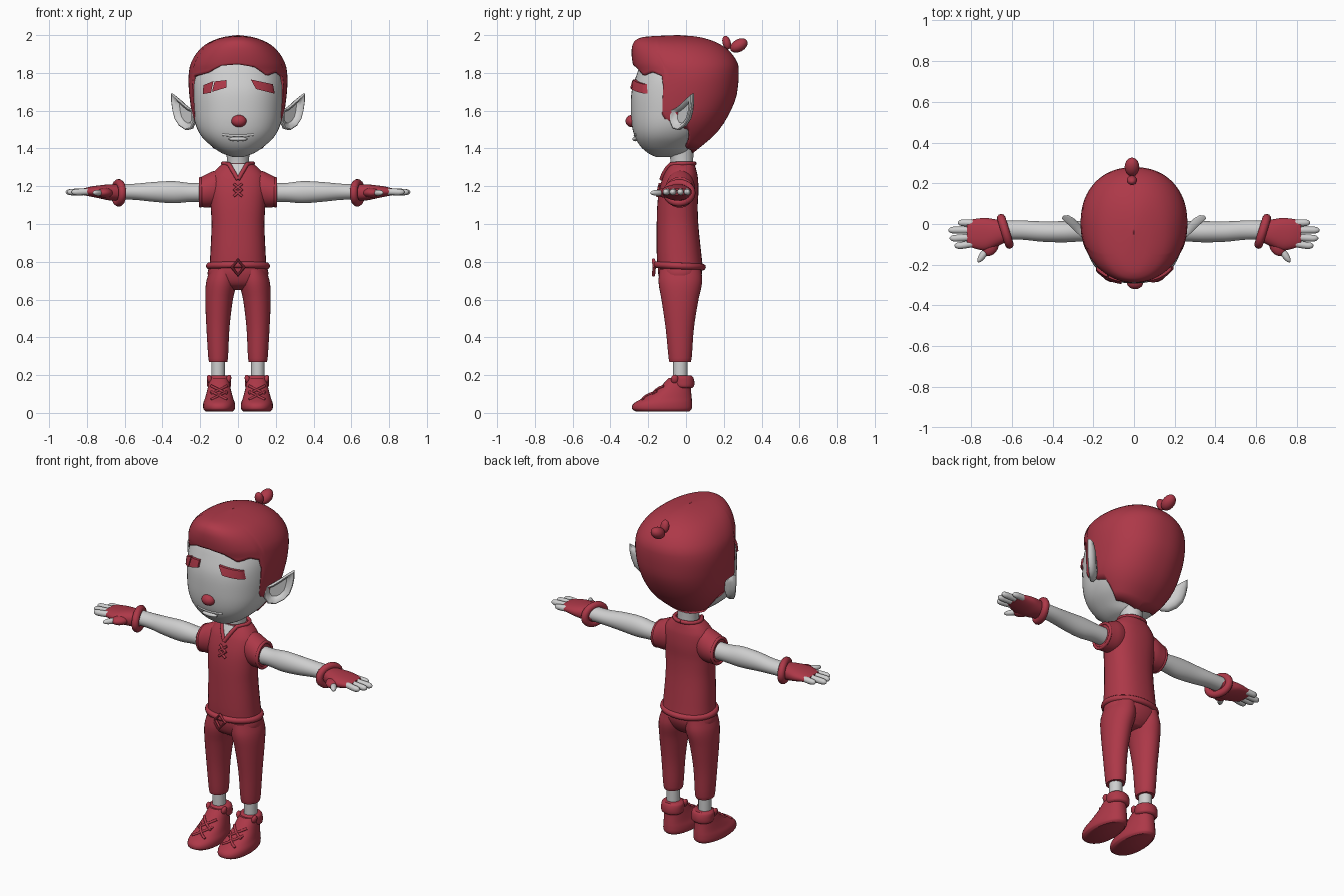
import bpy, bmesh, math
from mathutils import Vector, Matrix

if "Cube" in bpy.data.objects:
    bpy.data.objects.remove(bpy.data.objects["Cube"])


def material(name, rgb):
    m = bpy.data.materials.new(name)
    m.diffuse_color = (*rgb, 1)
    m.use_nodes = True
    m.node_tree.nodes["Principled BSDF"].inputs["Base Color"].default_value = m.diffuse_color
    return m


RED = material("crimson", (0.42, 0.04, 0.065))
SKIN = material("pale grey", (0.62, 0.62, 0.62))


def smooth(table, s):
    """Cubic interpolation of table rows keyed by their first value."""
    s = min(max(s, table[0][0]), table[-1][0])
    i = max(k for k in range(len(table) - 1) if table[k][0] <= s)
    a, b = table[i], table[i + 1]
    p, q = table[max(i - 1, 0)], table[min(i + 2, len(table) - 1)]
    h = b[0] - a[0]
    t = (s - a[0]) / h
    out = []
    for k in range(1, len(a)):
        m0 = (b[k] - p[k]) / (b[0] - p[0]) * h
        m1 = (q[k] - a[k]) / (q[0] - a[0]) * h
        out.append((2*t**3 - 3*t*t + 1) * a[k] + (t**3 - 2*t*t + t) * m0
                   + (3*t*t - 2*t**3) * b[k] + (t**3 - t*t) * m1)
    return out


def section(row, ang, p):
    """Superellipse point; angle 0 faces the low (front) side."""
    c, r, lo, hi = row
    f = lambda v: math.copysign(abs(v) ** (2 / p), v)
    return c + r * f(math.sin(ang)), (lo + hi) / 2 - (hi - lo) / 2 * f(math.cos(ang))


def add(name, verts, faces, mat, mirror=False):
    me = bpy.data.meshes.new(name)
    me.from_pydata([tuple(v) for v in verts], [], faces)
    bm = bmesh.new()
    bm.from_mesh(me)
    bmesh.ops.remove_doubles(bm, verts=bm.verts, dist=1e-5)
    bmesh.ops.recalc_face_normals(bm, faces=bm.faces)
    bm.to_mesh(me)
    bm.free()
    me.materials.append(mat)
    ob = bpy.data.objects.new(name, me)
    bpy.context.collection.objects.link(ob)
    if mirror:
        ob.modifiers.new("mirror", 'MIRROR').use_mirror_merge = False
    return ob


def skin_rings(name, rings, mat, mirror=False, caps=True):
    n = len(rings[0])
    faces = [(i*n + j, i*n + (j+1) % n, (i+1)*n + (j+1) % n, (i+1)*n + j)
             for i in range(len(rings) - 1) for j in range(n)]
    if caps:
        faces += [tuple(range(n)), tuple(range((len(rings)-1)*n, len(rings)*n))]
    return add(name, [v for r in rings for v in r], faces, mat, mirror)


def loft(name, table, mat, axis='z', p=2, n=32, sub=4, mirror=False):
    """Rows are (position, centre, half width, low, high) along an axis."""
    keys = [a[0] + (b[0]-a[0]) * k / sub for a, b in zip(table, table[1:]) for k in range(sub)]
    rings = []
    for s in keys + [table[-1][0]]:
        pts = [section(smooth(table, s), 2*math.pi*j/n, p) for j in range(n)]
        rings.append([(u, v, s) if axis == 'z' else (s, u, v) for u, v in pts])
    return skin_rings(name, rings, mat, mirror)


def on_front(table, x, z, off, p=2):
    """Point on the front of a loft, pushed out by off."""
    c, r, lo, hi = smooth(table, z)
    k = min(abs((x - c) / r), 1) ** p
    return Vector((x, (lo+hi)/2 - (hi-lo)/2 * (1-k) ** (1/p) - off, z))


def tube(name, pts, r, mat, cyclic=False, mirror=False):
    cu = bpy.data.curves.new(name, 'CURVE')
    cu.dimensions, cu.bevel_depth, cu.bevel_resolution, cu.use_fill_caps = '3D', r, 3, True
    sp = cu.splines.new('POLY')
    sp.points.add(len(pts) - 1)
    for q, v in zip(sp.points, pts):
        q.co = (*v, 1)
    sp.use_cyclic_u = cyclic
    ob = bpy.data.objects.new(name, cu)
    bpy.context.collection.objects.link(ob)
    bpy.ops.object.select_all(action='DESELECT')
    ob.select_set(True)
    bpy.context.view_layer.objects.active = ob
    bpy.ops.object.convert(target='MESH')
    ob = bpy.context.object
    ob.data.materials.clear()
    ob.data.materials.append(mat)
    if mirror:
        ob.modifiers.new("mirror", 'MIRROR').use_mirror_merge = False


def ellipsoid(name, centre, radii, mat, rot=(0, 'X'), mirror=False):
    bm = bmesh.new()
    M = Matrix.Translation(centre) @ Matrix.Rotation(math.radians(rot[0]), 4, rot[1]) @ Matrix.Diagonal((*radii, 1))
    bmesh.ops.create_uvsphere(bm, u_segments=20, v_segments=12, radius=1, matrix=M)
    verts = [v.co.copy() for v in bm.verts]
    faces = [[v.index for v in f.verts] for f in bm.faces]
    bm.free()
    add(name, verts, faces, mat, mirror)


def plate(name, corners, table, off, mat, p=2, n=8):
    """Quad (bottom left, bottom right, top right, top left) wrapped on a loft front."""
    bl, br, tr, tl = [Vector(c) for c in corners]
    rings = []
    for i in range(n + 1):
        lo, hi = bl.lerp(br, i/n), tl.lerp(tr, i/n)
        rings.append([on_front(table, q.x, q.y, o, p) for q, o in
                      ((lo, -.01), (lo, off), (lo.lerp(hi, .5), off), (hi, off), (hi, -.01))])
    skin_rings(name, rings, mat)


# Head
HEAD = [(1.355, 0, .03, -.16, -.05), (1.375, 0, .085, -.2, 0), (1.41, 0, .137, -.24, .03),
        (1.46, 0, .19, -.27, .09), (1.52, 0, .222, -.286, .15), (1.6, 0, .237, -.292, .2),
        (1.7, 0, .243, -.288, .23), (1.78, 0, .238, -.265, .23), (1.85, 0, .21, -.235, .21), (1.92, 0, .13, -.17, .14)]
loft("head", HEAD, SKIN, p=2.3, n=48)
loft("neck", [(1.24, 0, .065, -.085, .04), (1.32, 0, .058, -.08, .038), (1.42, 0, .065, -.1, .04)], SKIN)
ellipsoid("nose", (.005, -.288, 1.545), (.04, .032, .032), RED)
tube("upper_lip", [on_front(HEAD, x/100, 1.468 + .9*(x/100)**2, -.003, 2.3) for x in range(-8, 9)], .007, SKIN)
ellipsoid("lower_lip", (0, -.268, 1.45), (.05, .016, .012), SKIN)

# Eyebrows, one of them split by a notch
plate("right_brow", [(.095, 1.715), (.195, 1.69), (.185, 1.74), (.068, 1.765)], HEAD, .016, RED, 2.3)
plate("left_brow_inner", [(-.137, 1.70), (-.062, 1.722), (-.06, 1.762), (-.124, 1.755)], HEAD, .016, RED, 2.3)
plate("left_brow_outer", [(-.186, 1.688), (-.143, 1.695), (-.13, 1.757), (-.183, 1.735)], HEAD, .016, RED, 2.3)

# Hair: shell whose lower edge follows a hairline given by angle from the front
HAIR = [(1.37, 0, .11, -.1, .03), (1.47, 0, .19, -.2, .15), (1.55, 0, .235, -.27, .21), (1.66, 0, .255, -.285, .262),
        (1.75, 0, .262, -.272, .277), (1.8, 0, .26, -.268, .279), (1.85, 0, .25, -.282, .274), (1.91, 0, .215, -.288, .235),
        (1.955, 0, .165, -.28, .175), (1.98, 0, .11, -.255, .11), (1.993, 0, .06, -.2, .05), (2, 0, .002, -.05, -.04)]
HAIRLINE = [(-180, 1.37), (-108, 1.40), (-99, 1.5), (-84, 1.52), (-75, 1.535), (-69, 1.58), (-65, 1.78), (-50, 1.79),
            (-36, 1.80), (-18, 1.838), (0, 1.845), (18, 1.83), (34, 1.785), (50, 1.805), (65, 1.78),
            (69, 1.58), (75, 1.535), (84, 1.52), (99, 1.5), (108, 1.40), (180, 1.37)]


def hairline(a):
    for (a0, z0), (a1, z1) in zip(HAIRLINE, HAIRLINE[1:]):
        if a0 <= a <= a1:
            return z0 + (z1 - z0) * (a - a0) / (a1 - a0)


rings = []
for i in range(25):
    ring = []
    for j in range(120):
        a = -180 + 3*j
        zb = hairline(a)
        z = zb + (2 - zb) * math.sin(i/24 * math.pi/2)
        ring.append((*section(smooth(HAIR, z), math.radians(a), 2.2), z))
    rings.append(ring)
hair = skin_rings("hair", rings, RED, caps=False)
cap = hair.modifiers.new("thickness", 'SOLIDIFY')
cap.thickness, cap.offset = .022, -1
ellipsoid("hair_bun", (-.01, .28, 1.945), (.036, .05, .033), RED, (30, 'X'))
ellipsoid("hair_knot", (-.01, .215, 1.96), (.025, .022, .037), RED, (15, 'X'))

# Ears: leaf outline, rounded back and sunken bowl
LEAF = [(.225, 1.60), (.255, 1.612), (.29, 1.64), (.32, 1.668), (.347, 1.69), (.347, 1.65), (.34, 1.6),
        (.328, 1.555), (.305, 1.52), (.27, 1.497), (.24, 1.505), (.225, 1.54)]


def ear_ring(scale, push):
    return [Vector((.28 + (x-.28)*scale + .69*push, -.025 + (x-.28)*scale*.95 - .72*push,
                    1.58 + (z-1.58)*scale)) for x, z in LEAF]


skin_rings("ear", [ear_ring(*k) for k in ((.5, -.028), (.85, -.02), (1, -.004), (1, .01), (.93, .014), (.7, .008), (.55, -.012))],
           SKIN, mirror=True)

# Shirt
SHIRT = [(.78, 0, .15, -.152, .088), (.85, 0, .146, -.155, .08), (1.0, 0, .14, -.155, .065), (1.1, 0, .145, -.152, .062),
         (1.18, 0, .15, -.142, .066), (1.25, 0, .142, -.122, .062), (1.29, 0, .115, -.103, .053), (1.32, 0, .08, -.085, .045)]
loft("shirt", SHIRT, RED, p=2.3)
loft("sleeve", [(.08, -.03, .07, 1.1, 1.29), (.13, -.03, .078, 1.09, 1.28), (.17, -.032, .077, 1.088, 1.262),
                (.2, -.033, .075, 1.09, 1.246)], RED, 'x', mirror=True)
tube("sleeve_hem", [(.198, -.033 + .07*math.sin(t*math.pi/16), 1.168 + .073*math.cos(t*math.pi/16))
                    for t in range(32)], .009, RED, True, True)
plate("neck_opening", [(-.003, 1.235), (.003, 1.235), (.045, 1.318), (-.045, 1.318)], SHIRT, .005, SKIN, 2.3)
vee = [on_front(SHIRT, .048*k/5, 1.235 + .082*k/5, .003, 2.3) for k in range(6)]
back = [(.08*math.sin(a*math.pi/12), -.02 - .065*math.cos(a*math.pi/12), 1.32) for a in range(5, 13)]
tube("collar", vee + back, .011, RED, mirror=True)
for k, z in enumerate((1.165, 1.195)):
    tube(f"shirt_lace_{k}", [on_front(SHIRT, x, z + x*.8, .005, 2.3) for x in (-.022, 0, .022)], .007, RED, mirror=True)

# Belt and diamond buckle
tube("belt", [(.152*math.sin(t*math.pi/24), -.034 - .121*math.cos(t*math.pi/24), .778 + .006*math.cos(t*math.pi/24))
              for t in range(48)], .018, RED, True)
tube("buckle", [(0, -.172, .81), (.032, -.168, .77), (0, -.172, .73), (-.032, -.168, .77)], .009, RED, True)

# Trousers
loft("hips", [(.65, 0, .06, -.08, .03), (.68, 0, .13, -.125, .06), (.73, 0, .16, -.146, .083), (.78, 0, .152, -.15, .085)], RED, p=2.2)
loft("trouser_leg", [(.27, .105, .048, -.088, .025), (.29, .105, .052, -.092, .03), (.45, .106, .061, -.108, .042),
                     (.6, .1, .073, -.13, .066), (.69, .088, .081, -.145, .085), (.76, .078, .07, -.14, .08)], RED, mirror=True)
loft("ankle", [(.15, .105, .036, -.068, .008), (.3, .105, .036, -.068, .008)], SKIN, n=20, mirror=True)

# Shoes, narrowed toward the heel
SHOE = [(.008, .1, .072, -.265, .018), (.02, .1, .083, -.285, .03), (.05, .1, .084, -.277, .032), (.08, .1, .075, -.225, .03),
        (.12, .1, .066, -.155, .026), (.16, .1, .058, -.115, .024), (.185, .1, .05, -.09, .018)]
shoe = loft("shoe", SHOE, RED, p=2.3, mirror=True)
for v in shoe.data.vertices:
    v.co.x = .1 + (v.co.x - .1) * (1 - .9 * max(v.co.y + .12, 0))
loft("shoe_collar", [(.132, .1, .054, -.055, .034), (.14, .1, .062, -.07, .042), (.165, .1, .064, -.078, .044),
                     (.188, .1, .062, -.078, .038), (.197, .1, .053, -.07, .03)], RED, mirror=True)
for k, z in enumerate((.092, .122)):
    for s in (1, -1):
        tube(f"shoe_lace_{k}_{s}", [on_front(SHOE, .1 + x, z + s*x*.5, .004, 2.3) for x in (-.042, -.02, 0, .02, .042)],
             .007, RED, mirror=True)
for s in (1, -1):
    ellipsoid(f"collar_point_{s}", (.1 + s*.05, -.06, .178), (.014, .02, .024), RED, (s*15, 'Y'), True)

# Arms, wrist cuffs and gloves
loft("arm", [(.15, -.035, .05, 1.115, 1.22), (.25, -.035, .05, 1.117, 1.217), (.34, -.038, .052, 1.11, 1.227),
             (.45, -.037, .05, 1.118, 1.222), (.55, -.03, .047, 1.128, 1.213), (.65, -.03, .046, 1.13, 1.212)],
     SKIN, 'x', mirror=True)
tube("wrist_cuff", [(.632 + .02*math.sin(t*math.pi/16), -.036 + .065*math.sin(t*math.pi/16), 1.165 + .052*math.cos(t*math.pi/16))
                    for t in range(32)], .021, RED, True, True)
loft("glove", [(.62, -.035, .05, 1.125, 1.21), (.68, -.045, .068, 1.125, 1.21), (.73, -.05, .08, 1.135, 1.205),
               (.78, -.048, .073, 1.145, 1.198), (.82, -.045, .062, 1.153, 1.188)], RED, 'x', p=2.3, mirror=True)
ellipsoid("thumb_base", (.705, -.105, 1.165), (.04, .055, .026), RED, (25, 'Z'), True)
ellipsoid("thumb", (.74, -.15, 1.165), (.017, .046, .016), SKIN, (35, 'Z'), True)
for k, (y0, y1, tip) in enumerate(((.003, .006, .865), (-.03, -.03, .912), (-.063, -.07, .905), (-.093, -.106, .882))):
    loft(f"finger_{k}", [(.77, y0, .017, 1.155, 1.189), (tip - .03, y1, .017, 1.152, 1.186),
                         (tip - .008, y1, .012, 1.157, 1.181), (tip, y1, .003, 1.166, 1.172)], SKIN, 'x', n=16, mirror=True)

# Smooth shading with sharp creases kept
bpy.ops.object.select_all(action='SELECT')
bpy.context.view_layer.objects.active = hair
bpy.ops.object.shade_smooth_by_angle(angle=math.radians(45))
